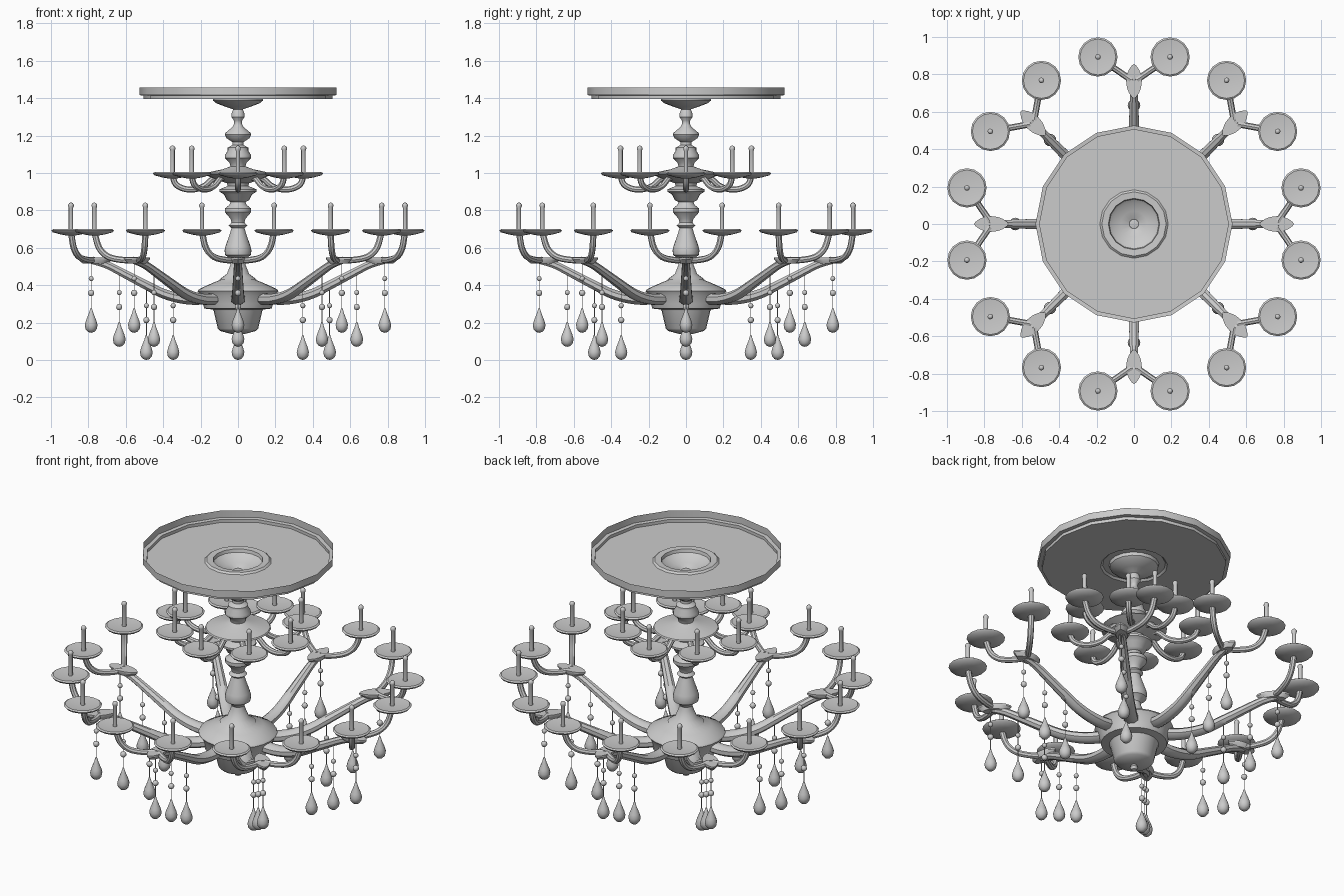
import bpy, bmesh, math
from mathutils import Vector, Matrix

if "Cube" in bpy.data.objects:
    bpy.data.objects.remove(bpy.data.objects["Cube"])


def finish(bm, name, angle=40):
    bmesh.ops.remove_doubles(bm, verts=bm.verts, dist=1e-5)
    me = bpy.data.meshes.new(name)
    bm.to_mesh(me)
    bm.free()
    ob = bpy.data.objects.new(name, me)
    bpy.context.collection.objects.link(ob)
    bpy.ops.object.select_all(action='DESELECT')
    ob.select_set(True)
    bpy.context.view_layer.objects.active = ob
    bpy.ops.object.shade_smooth_by_angle(angle=math.radians(angle))
    return ob


def lathe(bm, profile, sides, at=(0, 0, 0)):
    """Revolve (r, z) points, listed top to bottom, round a vertical axis."""
    rings = []
    for r, z in profile:
        rings.append([bm.verts.new(Vector(at) + Vector((
            r * math.cos(math.tau * i / sides), r * math.sin(math.tau * i / sides), z)))
            for i in range(sides)] if r > 0 else [bm.verts.new(Vector(at) + Vector((0, 0, z)))])
    for a, b in zip(rings, rings[1:]):
        for i in range(sides):
            j = (i + 1) % sides
            if len(a) == 1:
                bm.faces.new((a[0], b[i], b[j]))
            elif len(b) == 1:
                bm.faces.new((a[i], b[0], a[j]))
            else:
                bm.faces.new((a[i], b[i], b[j], a[j]))


def sweep(bm, path, sizes, sides, turn=0.0):
    """Sweep an elliptical section along a path lying in one vertical plane."""
    flat = path[-1] - path[0]
    side = Vector((-flat.y, flat.x, 0)).normalized()
    rings = []
    for k, p in enumerate(path):
        t = (path[min(k + 1, len(path) - 1)] - path[max(k - 1, 0)]).normalized()
        n = t.cross(side)
        w, h = sizes[k]
        rings.append([bm.verts.new(p + side * w * math.cos(turn + math.tau * i / sides)
                                   + n * h * math.sin(turn + math.tau * i / sides))
                      for i in range(sides)])
    for a, b in zip(rings, rings[1:]):
        for i in range(sides):
            j = (i + 1) % sides
            bm.faces.new((a[i], a[j], b[j], b[i]))
    bm.faces.new(rings[0])
    bm.faces.new(rings[-1])
    bmesh.ops.recalc_face_normals(bm, faces=bm.faces)


def smooth_path(pts, n=4):
    """Catmull-Rom points through the given control points."""
    p = [Vector(q) for q in pts]
    p = [2 * p[0] - p[1]] + p + [2 * p[-1] - p[-2]]
    out = []
    for a, b, c, d in zip(p, p[1:], p[2:], p[3:]):
        for k in range(n):
            t = k / n
            out.append(0.5 * (2 * b + (c - a) * t + (2 * a - 5 * b + 4 * c - d) * t * t
                              + (3 * b - a - 3 * c + d) * t ** 3))
    return out + [p[-2]]


def ring_of(ob, count=8):
    """Repeat an object round the column, sharing its mesh."""
    for i in range(1, count):
        c = ob.copy()
        c.rotation_euler.z = math.tau * i / count
        bpy.context.collection.objects.link(c)


def tube(bm, pts, r):
    path = smooth_path(pts)
    sweep(bm, path, [(r, r)] * len(path), 8)


def cup_and_candle(bm, x, y, z):
    lathe(bm, [(0, .006), (.03, .004), (.096, .012), (.105, .006), (.098, -.004),
               (.055, -.016), (.02, -.022), (0, -.022)], 16, (x, y, z))
    lathe(bm, [(0, .155), (.009, .152), (.015, .143), (.015, .135), (.012, .127),
               (.012, .0)], 10, (x, y, z))


# ceiling plate: an open-topped tray running into the canopy bowl
bm = bmesh.new()
lathe(bm, [(.527, 1.457), (.527, 1.416), (.505, 1.414), (.505, 1.396), (.183, 1.396),
           (.172, 1.406), (.137, 1.404), (.133, 1.386), (.115, 1.372), (.07, 1.355),
           (.03, 1.342), (.02, 1.335)], 16)
finish(bm, "ceiling_plate", 30)

# turned column
bm = bmesh.new()
lathe(bm, [(0, 1.345), (.025, 1.34), (.033, 1.325), (.036, 1.30), (.022, 1.28), (.02, 1.265),
           (.03, 1.245), (.066, 1.215), (.07, 1.205), (.06, 1.185), (.03, 1.165), (.03, 1.15),
           (.055, 1.135), (.055, 1.12), (.07, 1.095), (.07, 1.08), (.045, 1.055), (.04, 1.035),
           (.08, 1.02), (.175, 1.0), (.18, .993), (.12, .965), (.06, .945), (.055, .93),
           (.1, .912), (.1, .9), (.075, .885), (.06, .855), (.04, .845), (.045, .83),
           (.07, .81), (.07, .79), (.04, .755), (.035, .735), (.05, .718), (.035, .705),
           (.042, .68), (.066, .61), (.072, .585), (.068, .56), (.045, .545), (.035, .53),
           (.04, .51), (.06, .46), (.1, .43)], 24)
finish(bm, "column")

# hub with its lower bowl and finial
bm = bmesh.new()
lathe(bm, [(.06, .46), (.085, .432), (.14, .41), (.21, .378), (.216, .368), (.2, .345),
           (.188, .30), (.18, .275), (.135, .27), (.13, .262), (.108, .168), (.095, .155),
           (.04, .14), (.016, .138), (.022, .125), (.016, .11), (0, .104)], 24)
finish(bm, "hub")

# lower arms
bm = bmesh.new()
arm = smooth_path([(.10, 0, .35), (.2, 0, .325), (.3, 0, .329), (.4, 0, .355), (.5, 0, .405),
                   (.6, 0, .457), (.7, 0, .508), (.78, 0, .532)], 3)
sizes = []
for p in arm:
    k = (p.x - .1) / .68
    sizes.append((.045 - .025 * k, .034 - .014 * k))
sweep(bm, arm, sizes, 8, math.pi / 8)
ring_of(finish(bm, "lower_arm"))

# leaf-shaped plates at the arm ends
bm = bmesh.new()
rows = []
for k, z in ((1, .547), (1, .537), (.75, .517)):
    row = []
    for i in range(16):
        a = math.tau * i / 16
        s = math.sin(a)
        row.append(bm.verts.new((.763 + .092 * k * math.cos(a), .042 * k * s * abs(s) ** .4, z)))
    rows.append(row)
for a, b in zip(rows, rows[1:]):
    for i in range(16):
        bm.faces.new((a[i], b[i], b[(i + 1) % 16], a[(i + 1) % 16]))
bm.faces.new(rows[0])
bm.faces.new(rows[-1])
bmesh.ops.recalc_face_normals(bm, faces=bm.faces)
ring_of(finish(bm, "arm_leaf", 30))

# paired branches, cups and candles on each lower arm
branches, cups = bmesh.new(), bmesh.new()
for s in (1, -1):
    a, b = Vector((.77, .015 * s)), Vector((.893, .193 * s))
    tube(branches, [(*a.lerp(b, t), z) for t, z in
                    ((0, .535), (.3, .535), (.65, .552), (.88, .60), (1, .685))], .017)
    cup_and_candle(cups, b.x, b.y, .687)
ring_of(finish(branches, "lower_branches"))
ring_of(finish(cups, "lower_candle_cups"))

# upper arms, cups and candles
bm = bmesh.new()
tube(bm, [(.07, 0, .975), (.13, 0, .97), (.18, 0, .93), (.235, 0, .912), (.29, 0, .916),
          (.333, 0, .94), (.35, 0, .985)], .016)
ring_of(finish(bm, "upper_arm"))
bm = bmesh.new()
cup_and_candle(bm, .35, 0, .992)
ring_of(finish(bm, "upper_candle_cup"))

# hanging crystal strands: three per lower arm
bm = bmesh.new()
for x, base, top in ((.785, .145, .52), (.635, .07, .465), (.49, 0, .39)):
    lathe(bm, [(0, .137), (.004, .132), (.012, .105), (.028, .065), (.034, .042),
               (.03, .02), (.017, .005), (0, 0)], 12, (x, 0, base))
    lathe(bm, [(.0022, top), (.0022, base + .13)], 6, (x, 0, 0))
    for dz in (.213, .29):
        bmesh.ops.create_uvsphere(bm, u_segments=10, v_segments=8, radius=.017 if dz < .25 else .014,
                                  matrix=Matrix.Translation((x, 0, base + dz)))
ring_of(finish(bm, "crystal_strands", 60))
